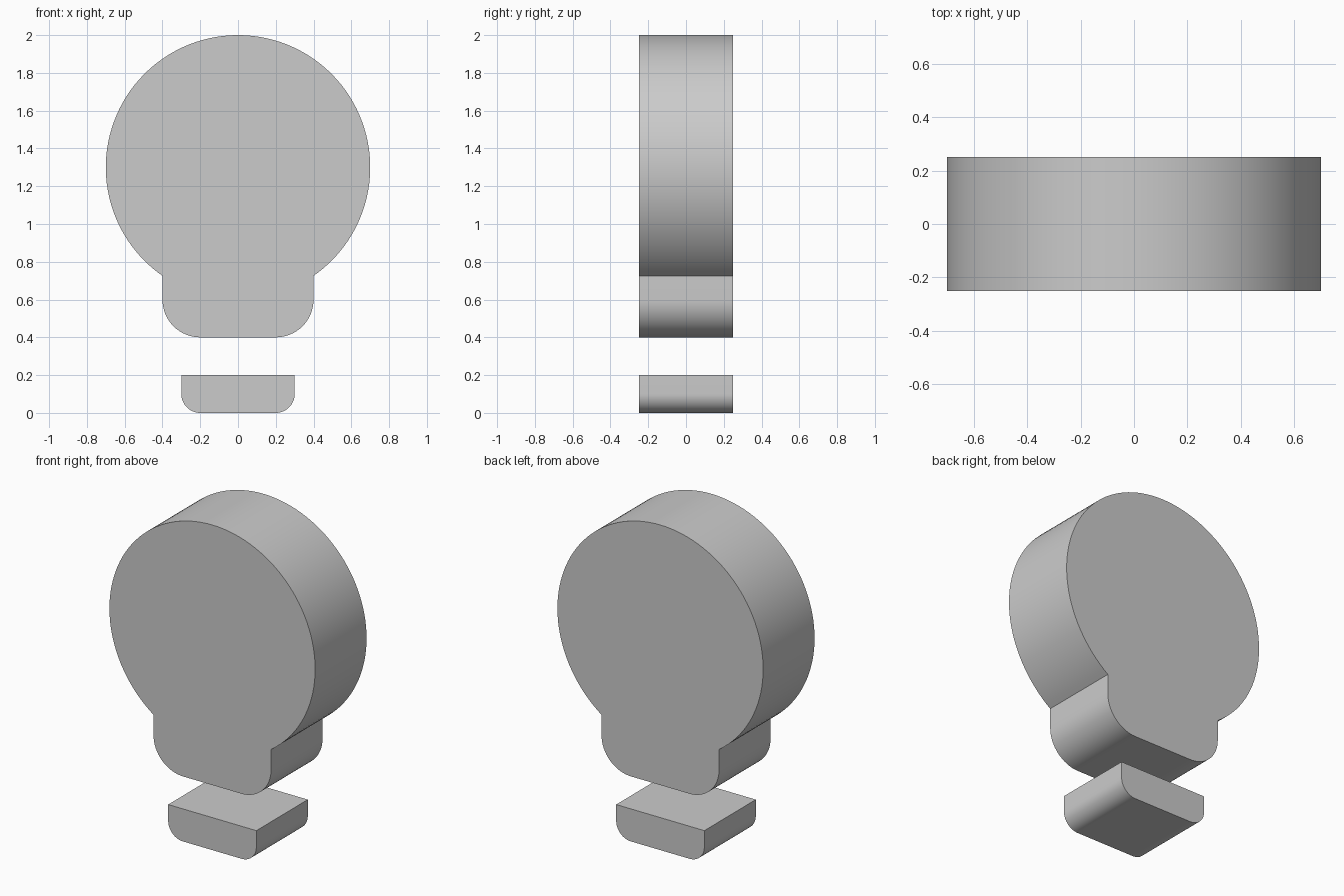
import bpy, bmesh
from math import sin, cos, radians, degrees, acos

if "Cube" in bpy.data.objects:
    bpy.data.objects.remove(bpy.data.objects["Cube"])

DEPTH = 0.5


def arc(cx, cz, r, start, end, steps):
    """Points on an arc in the XZ plane, angles in degrees."""
    angles = [radians(start + (end - start) * i / steps) for i in range(steps + 1)]
    return [(cx + r * cos(a), cz + r * sin(a)) for a in angles]


def rounded_bottom(half, z, r, steps=16):
    """Lower edge with two rounded corners, left to right."""
    return (arc(-half + r, z + r, r, 180, 270, steps)
            + arc(half - r, z + r, r, 270, 360, steps))


def extrude_profile(name, points):
    """Solid slab made from an outline, centred on y = 0."""
    bm = bmesh.new()
    face = bm.faces.new([bm.verts.new((x, -DEPTH / 2, z)) for x, z in points])
    result = bmesh.ops.extrude_face_region(bm, geom=[face], use_keep_orig=True)
    verts = [v for v in result["geom"] if isinstance(v, bmesh.types.BMVert)]
    bmesh.ops.translate(bm, verts=verts, vec=(0, DEPTH, 0))
    bmesh.ops.recalc_face_normals(bm, faces=bm.faces)
    mesh = bpy.data.meshes.new(name)
    bm.to_mesh(mesh)
    bm.free()
    obj = bpy.data.objects.new(name, mesh)
    bpy.context.collection.objects.link(obj)
    bpy.ops.object.select_all(action='DESELECT')
    obj.select_set(True)
    bpy.context.view_layer.objects.active = obj
    bpy.ops.object.shade_smooth_by_angle(angle=radians(30))
    return obj


# Bulb: round head running into a neck with rounded lower corners
meet = degrees(acos(0.4 / 0.7))
extrude_profile("bulb", rounded_bottom(0.4, 0.4, 0.2)
                + arc(0, 1.3, 0.7, -meet, 180 + meet, 96))

# Base: separate cap below the neck, square on top
extrude_profile("base_cap", rounded_bottom(0.3, 0, 0.1)
                + [(0.3, 0.2), (-0.3, 0.2)])
